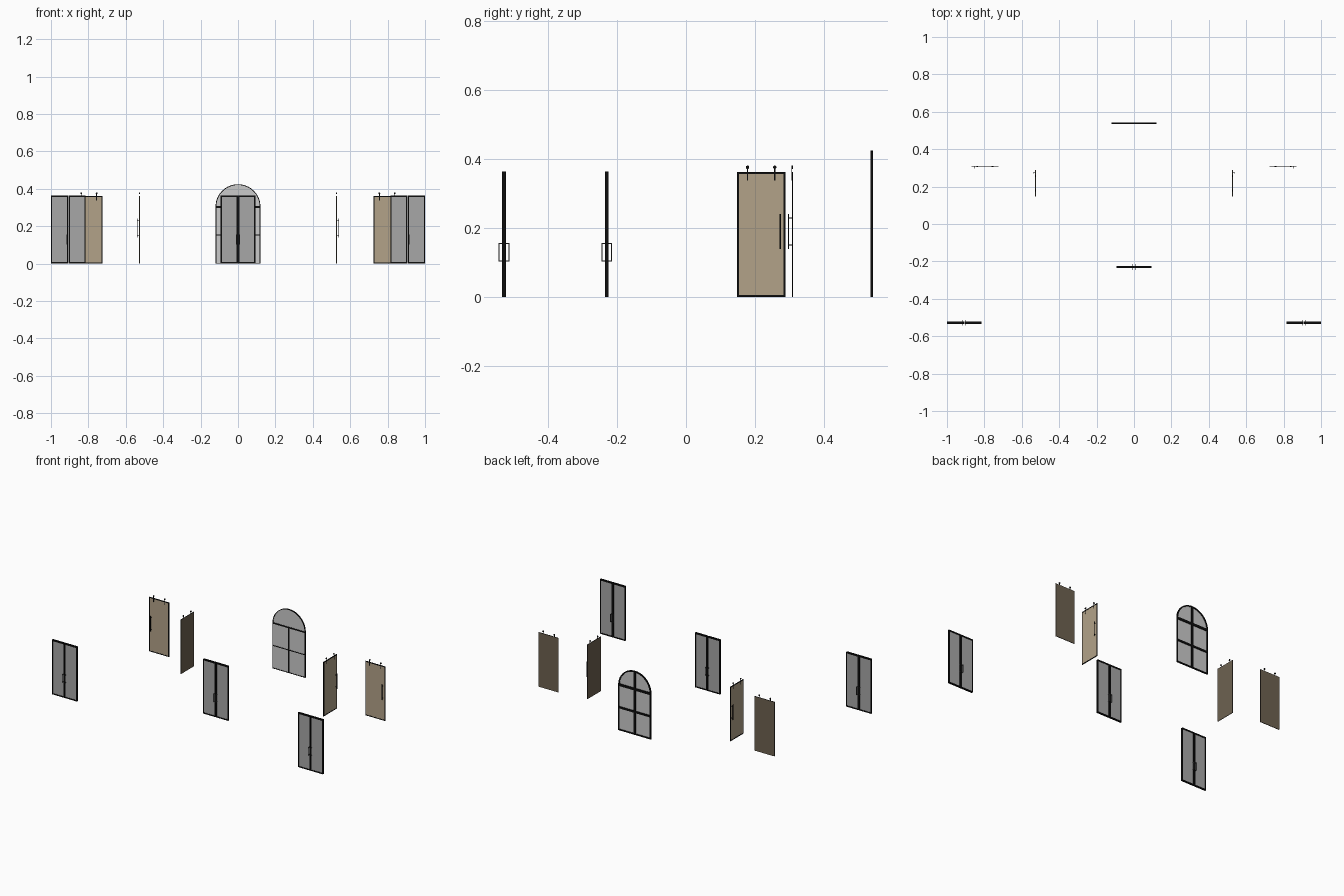
import bpy, bmesh, math
from mathutils import Matrix, Vector

if "Cube" in bpy.data.objects:
    bpy.data.objects.remove(bpy.data.objects["Cube"])


def material(name, r, g, b):
    m = bpy.data.materials.new(name)
    m.diffuse_color = (r, g, b, 1)
    m.use_nodes = True
    m.node_tree.nodes["Principled BSDF"].inputs["Base Color"].default_value = m.diffuse_color
    return m


BLACK = material("black_metal", 0.004, 0.004, 0.004)
STEEL = material("dark_steel", 0.06, 0.06, 0.06)
GLASS = material("grey_glass", 0.39, 0.39, 0.39)
PALE = material("pale_glass", 0.60, 0.60, 0.60)
WOOD = material("tan_wood", 0.45, 0.365, 0.25)
DARK = material("dark_wood_back", 0.155, 0.122, 0.082)


def finish(name, bm, mat):
    bmesh.ops.recalc_face_normals(bm, faces=bm.faces)
    me = bpy.data.meshes.new(name)
    bm.to_mesh(me)
    bm.free()
    me.materials.append(mat)
    ob = bpy.data.objects.new(name, me)
    bpy.context.collection.objects.link(ob)
    return ob


def world(p):
    return Vector(p)


def boxes(name, mat, specs, place=world):
    """One object from axis-aligned boxes (x0, x1, y0, y1, z0, z1)."""
    bm = bmesh.new()
    for x0, x1, y0, y1, z0, z1 in specs:
        a, b = place((x0, y0, z0)), place((x1, y1, z1))
        size = [abs(b[i] - a[i]) for i in range(3)]
        bmesh.ops.create_cube(bm, size=1, matrix=Matrix.Translation((a + b) / 2)
                              @ Matrix.Diagonal((*size, 1)))
    return finish(name, bm, mat)


# ---------- glass double doors ----------
def double_door(cx, cy):
    def place(p):
        return Vector((cx + p[0], cy + p[1], p[2]))
    w, h, t = 0.0925, 0.364, 0.0055
    frame = []
    for s in (-1, 1):
        frame += [(s * w, s * (w - 0.006), -t, t, 0, h),
                  (s * 0.001, s * 0.008, -t, t, 0, h),
                  (s * 0.001, s * w, -t, t, h - 0.009, h),
                  (s * 0.001, s * w, -t, t, 0, 0.007)]
    boxes("double_door_frame", BLACK, frame, place)
    boxes("double_door_glass", GLASS,
          [(s * 0.002, s * (w - 0.002), -0.003, 0.003, 0.002, h - 0.002) for s in (-1, 1)], place)
    # pull handles on both faces of both leaves
    grips = []
    for s in (-1, 1):
        x0, x1 = s * 0.0075, s * 0.0105
        for f in (-1, 1):
            grips += [(x0, x1, f * 0.0125, f * 0.0155, 0.103, 0.156),
                      (x0, x1, f * 0.003, f * 0.013, 0.103, 0.106),
                      (x0, x1, f * 0.003, f * 0.013, 0.153, 0.156)]
    boxes("double_door_handles", STEEL, grips, place)


for x, y in ((-0.9075, -0.528), (0, -0.23), (0.9075, -0.528)):
    double_door(x, y)


# ---------- hanging wooden doors ----------
def wood_door(place, out):
    """place maps (along width, outwards, up) to the world; out is the facing direction."""
    w, h = 0.0725, 0.362
    panel = boxes("wood_door_panel", WOOD, [(-w, w, -0.002, 0.001, 0, h)], place)
    panel.data.materials.append(DARK)
    for f in panel.data.polygons:
        f.material_index = 1 if f.normal.dot(out) < -0.5 else 0
    b = 0.0055
    boxes("wood_door_edging", BLACK, [
        (-w - 0.0005, -w + b, -0.0015, 0.002, 0, h + 0.0005),
        (w - b, w + 0.0005, -0.0015, 0.002, 0, h + 0.0005),
        (-w, w, -0.0015, 0.002, h - b, h + 0.0005),
        (-w, w, -0.0015, 0.002, 0, b)], place)
    boxes("wood_door_straps", BLACK,
          [(u - 0.002, u + 0.002, 0.001, 0.003, 0.338, 0.376) for u in (-0.041, 0.041)], place)
    # rollers above the top edge
    bm = bmesh.new()
    turn = Vector((0, 0, 1)).rotation_difference(out).to_matrix().to_4x4()
    for u in (-0.041, 0.041):
        bmesh.ops.create_cone(bm, cap_ends=True, segments=20, radius1=0.005, radius2=0.005,
                              depth=0.005, matrix=Matrix.Translation(place((u, 0.0005, 0.376))) @ turn)
    finish("wood_door_rollers", bm, BLACK)
    # bar handle on two standoffs
    u = 0.057
    boxes("wood_door_handle", BLACK, [
        (u - 0.0025, u + 0.0025, 0.010, 0.013, 0.139, 0.241),
        (u - 0.0015, u + 0.0015, 0.001, 0.011, 0.149, 0.152),
        (u - 0.0015, u + 0.0015, 0.001, 0.011, 0.228, 0.231)], place)


for s in (-1, 1):
    wood_door(lambda p: Vector((s * (0.797 + p[0]), 0.309 - p[1], p[2])), Vector((0, -1, 0)))
    wood_door(lambda p: Vector((s * (0.527 + p[1]), 0.218 + p[0] * 0.965, p[2])), Vector((s, 0, 0)))


# ---------- arched window ----------
R, SPRING = 0.12, 0.304


def arch(r, base):
    pts = [(r, base)]
    pts += [(r * math.cos(math.pi * i / 40), SPRING + r * math.sin(math.pi * i / 40))
            for i in range(41)]
    return pts + [(-r, base)]


def arch_ring(name, mat, y0, y1, width):
    """Arch outline; width None gives a solid plate."""
    bm = bmesh.new()
    outer = arch(R, 0)
    if width is None:
        faces = [bm.faces.new([bm.verts.new((x, y0, z)) for x, z in outer])]
    else:
        inner = arch(R - width, width)
        o = [bm.verts.new((x, y0, z)) for x, z in outer]
        i = [bm.verts.new((x, y0, z)) for x, z in inner]
        n = len(o)
        faces = [bm.faces.new((o[k], o[(k + 1) % n], i[(k + 1) % n], i[k])) for k in range(n)]
    ext = bmesh.ops.extrude_face_region(bm, geom=faces, use_keep_orig=True)
    moved = [v for v in ext["geom"] if isinstance(v, bmesh.types.BMVert)]
    bmesh.ops.translate(bm, verts=moved, vec=(0, y1 - y0, 0))
    return finish(name, bm, mat)


glass = arch_ring("arched_window_glass", PALE, 0.537, 0.5385, None)
glass.scale = (0.99, 1, 0.995)
arch_ring("arched_window_front_frame", BLACK, 0.535, 0.538, 0.004)
arch_ring("arched_window_back_frame", BLACK, 0.538, 0.543, 0.008)
boxes("arched_window_front_bars", BLACK, [
    (-0.118, 0.118, 0.535, 0.538, 0.298, 0.307),
    (-0.118, 0.118, 0.535, 0.538, 0.150, 0.155),
    (-0.005, 0.005, 0.535, 0.538, 0, 0.30)])
boxes("arched_window_back_bars", BLACK, [
    (-0.118, 0.118, 0.538, 0.543, 0.295, 0.311),
    (-0.118, 0.118, 0.538, 0.543, 0.146, 0.159),
    (-0.007, 0.007, 0.538, 0.543, 0, 0.42)])
